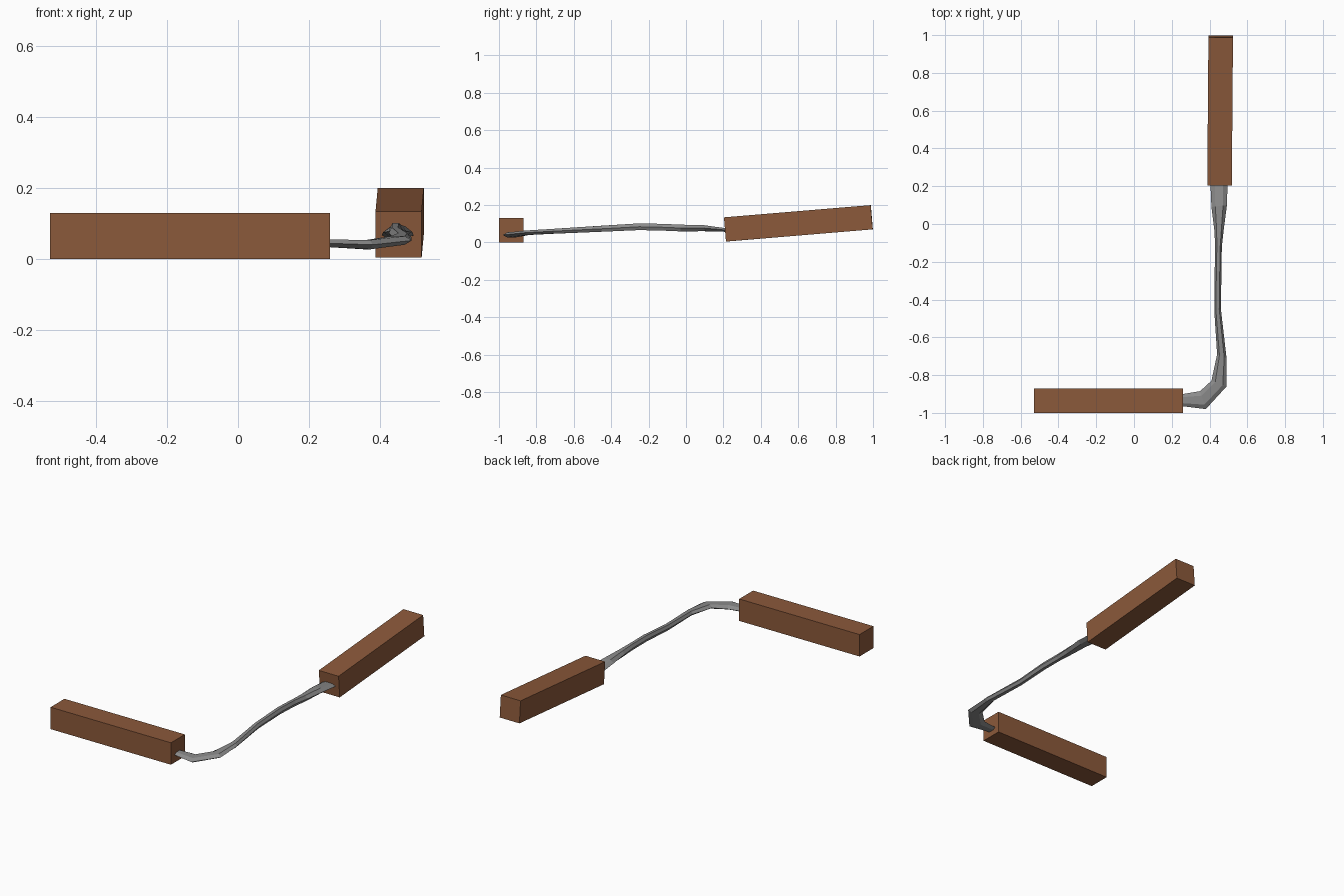
import bpy, bmesh, math
from mathutils import Vector


def material(name, color):
    m = bpy.data.materials.new(name)
    m.diffuse_color = (*color, 1)
    return m


wood = material("brown wood", (0.26, 0.10, 0.043))
grey = material("grey cord", (0.26, 0.26, 0.26))


def handle(name, center, size, rot):
    bpy.ops.mesh.primitive_cube_add(size=1, location=center, rotation=rot)
    ob = bpy.context.object
    ob.name = name
    ob.scale = size
    ob.data.materials.append(wood)


# Two square wooden handles, the far one tilted up a little
handle("near_handle", (-0.135, -0.935, 0.065), (0.79, 0.13, 0.13), (0, 0, 0))
handle("far_handle", (0.456, 0.601, 0.102), (0.13, 0.787, 0.13),
       (math.radians(4.75), 0, math.radians(-0.45)))

# Cord stations: outer edge x, y; inner edge x, y; middle z; thickness
stations = [
    (0.23, -0.963, 0.23, -0.898, 0.045, 0.022),
    (0.26, -0.965, 0.26, -0.900, 0.044, 0.022),
    (0.38, -0.980, 0.35, -0.885, 0.040, 0.026),
    (0.49, -0.860, 0.41, -0.830, 0.052, 0.024),
    (0.49, -0.710, 0.44, -0.690, 0.060, 0.026),
    (0.46, -0.450, 0.425, -0.460, 0.073, 0.032),
    (0.463, -0.250, 0.427, -0.250, 0.084, 0.036),
    (0.465, -0.120, 0.43, -0.120, 0.081, 0.036),
    (0.475, -0.030, 0.425, -0.030, 0.077, 0.036),
    (0.492, 0.100, 0.41, 0.090, 0.076, 0.032),
    (0.495, 0.205, 0.405, 0.205, 0.067, 0.020),
    (0.495, 0.235, 0.408, 0.235, 0.066, 0.018),
]

# Flattened six-sided cord lofted through the stations
bm = bmesh.new()
rings = []
for ox, oy, ix, iy, z, t in stations:
    a, b = Vector((ox, oy, z)), Vector((ix, iy, z))
    ring = [(0, 0), (0.25, 0.5), (0.75, 0.5), (1, 0), (0.75, -0.5), (0.25, -0.5)]
    rings.append([bm.verts.new(a.lerp(b, u) + Vector((0, 0, v * t))) for u, v in ring])
for r, s in zip(rings, rings[1:]):
    for i in range(6):
        j = (i + 1) % 6
        bm.faces.new((r[i], r[j], s[j], s[i]))
bm.faces.new(rings[0])
bm.faces.new(rings[-1])
bmesh.ops.recalc_face_normals(bm, faces=bm.faces)
me = bpy.data.meshes.new("cord")
bm.to_mesh(me)
bm.free()
me.materials.append(grey)
bpy.context.collection.objects.link(bpy.data.objects.new("cord", me))
